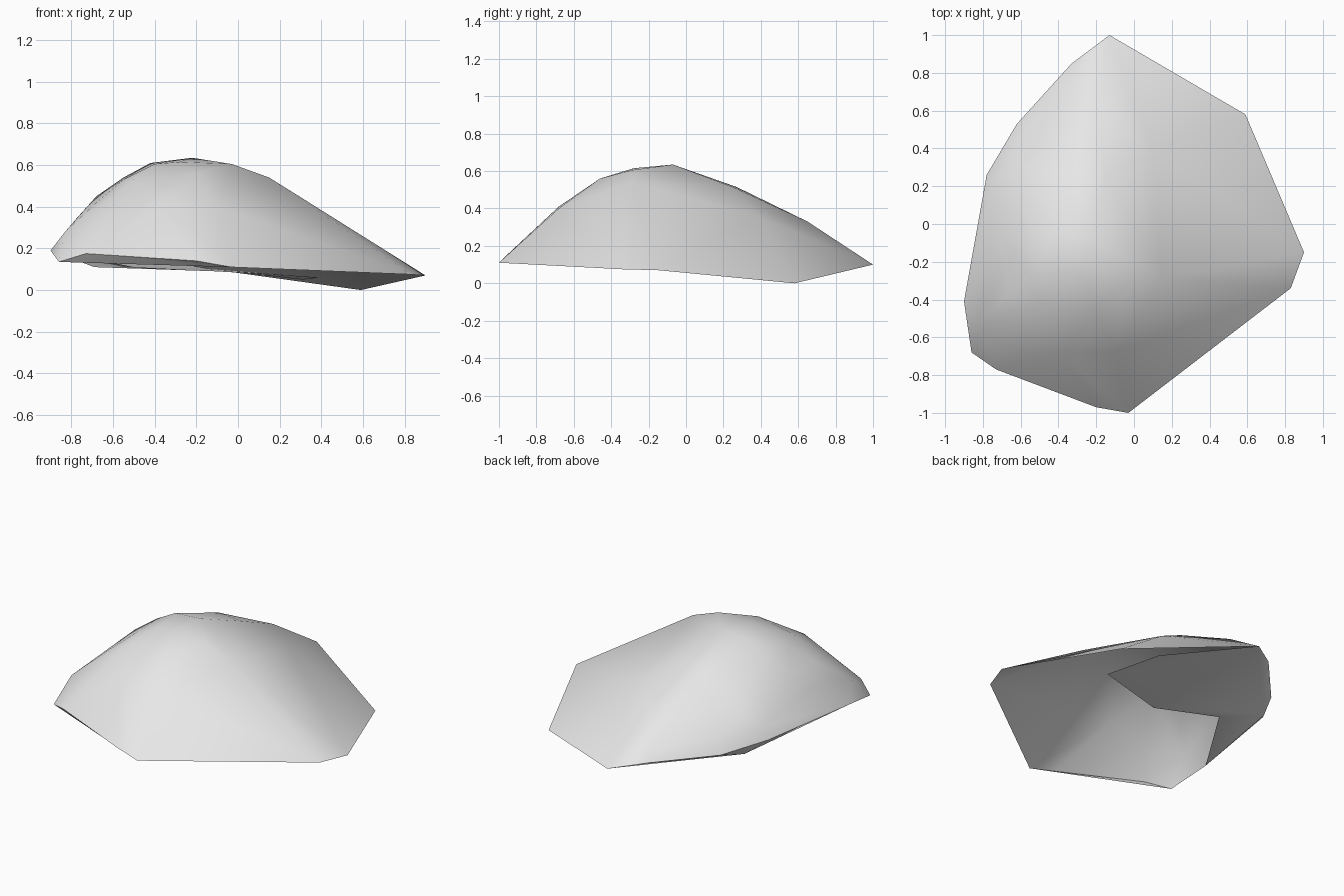
import bpy, bmesh

if "Cube" in bpy.data.objects:
    bpy.data.objects.remove(bpy.data.objects["Cube"])

# Rim of the open rock shell, going round from the back
rim = [(-0.13, 1.0, 0.10), (0.59, 0.58, 0.0), (0.90, -0.15, 0.07), (0.83, -0.34, 0.075),
       (-0.03, -1.0, 0.11), (-0.20, -0.97, 0.14), (-0.73, -0.77, 0.175), (-0.86, -0.68, 0.135),
       (-0.90, -0.41, 0.19), (-0.78, 0.26, 0.18), (-0.69, 0.38, 0.11), (-0.62, 0.53, 0.14),
       (-0.33, 0.85, 0.135)]
# Shoulder and crown points
crown = [(-0.22, -0.07, 0.635), (-0.03, -0.29, 0.605), (0.15, -0.29, 0.54), (-0.20, -0.46, 0.56),
         (-0.42, -0.05, 0.61), (-0.40, -0.24, 0.605), (-0.28, -0.28, 0.615), (-0.55, -0.05, 0.54),
         (-0.55, -0.28, 0.53), (-0.68, -0.10, 0.45), (-0.68, -0.38, 0.42), (-0.77, -0.20, 0.35),
         (-0.83, -0.54, 0.28), (-0.50, -0.42, 0.53), (-0.38, -0.68, 0.41), (-0.10, -0.68, 0.40),
         (-0.63, -0.66, 0.315), (-0.33, 0.27, 0.515), (-0.15, 0.25, 0.515), (-0.20, 0.65, 0.33),
         (-0.60, 0.30, 0.33), (-0.74, 0.25, 0.255), (-0.58, 0.50, 0.23), (-0.30, 0.82, 0.19),
         (0.10, 0.38, 0.36)]
# Inner edge of the partial underside
lip = [(0.31, 0.60, 0.05), (0.39, 0.22, 0.06), (-0.11, 0.05, 0.09), (-0.50, 0.19, 0.11)]

stone = bpy.data.materials.new("pale_grey_stone")
stone.diffuse_color = (0.8, 0.8, 0.8, 1)
stone.use_nodes = True
stone.node_tree.nodes["Principled BSDF"].inputs["Base Color"].default_value = stone.diffuse_color


def add_object(name, bm):
    """Smooth the mesh and place it in the scene."""
    loose = [v for v in bm.verts if not v.link_faces]
    bmesh.ops.delete(bm, geom=loose, context='VERTS')
    for f in bm.faces:
        f.smooth = True
    mesh = bpy.data.meshes.new(name)
    bm.to_mesh(mesh)
    bm.free()
    mesh.materials.append(stone)
    bpy.context.collection.objects.link(bpy.data.objects.new(name, mesh))


# Upper shell: wrap the points, then take away the faces that lie only on the rim
bm = bmesh.new()
verts = [bm.verts.new(p) for p in rim + crown]
rim_verts = set(verts[:len(rim)])
bmesh.ops.convex_hull(bm, input=verts)
bmesh.ops.recalc_face_normals(bm, faces=bm.faces[:])
bm.normal_update()
under = [f for f in bm.faces if f.normal.z < -0.2 and all(v in rim_verts for v in f.verts)]
bmesh.ops.delete(bm, geom=under, context='FACES')
add_object("rock_shell", bm)

# Underside: undercut of the left rim, then a sheet tucked in from it
bm = bmesh.new()
v = [bm.verts.new(p) for p in rim + lip]
L = len(rim)
faces = [(8, 9, 10), (9, 11, 10), (10, 11, 12), (10, 12, 0),
         (8, 10, L + 3), (10, L + 2, L + 3), (10, 0, L + 2), (0, L + 1, L + 2), (0, L, L + 1),
         (7, 6, 4), (6, 5, 4)]
for f in faces:
    bm.faces.new([v[i] for i in f])
bmesh.ops.recalc_face_normals(bm, faces=bm.faces[:])
bm.normal_update()
# Turn every face of the underside downward
bmesh.ops.reverse_faces(bm, faces=[f for f in bm.faces if f.normal.z > 0])
add_object("rock_underside", bm)
